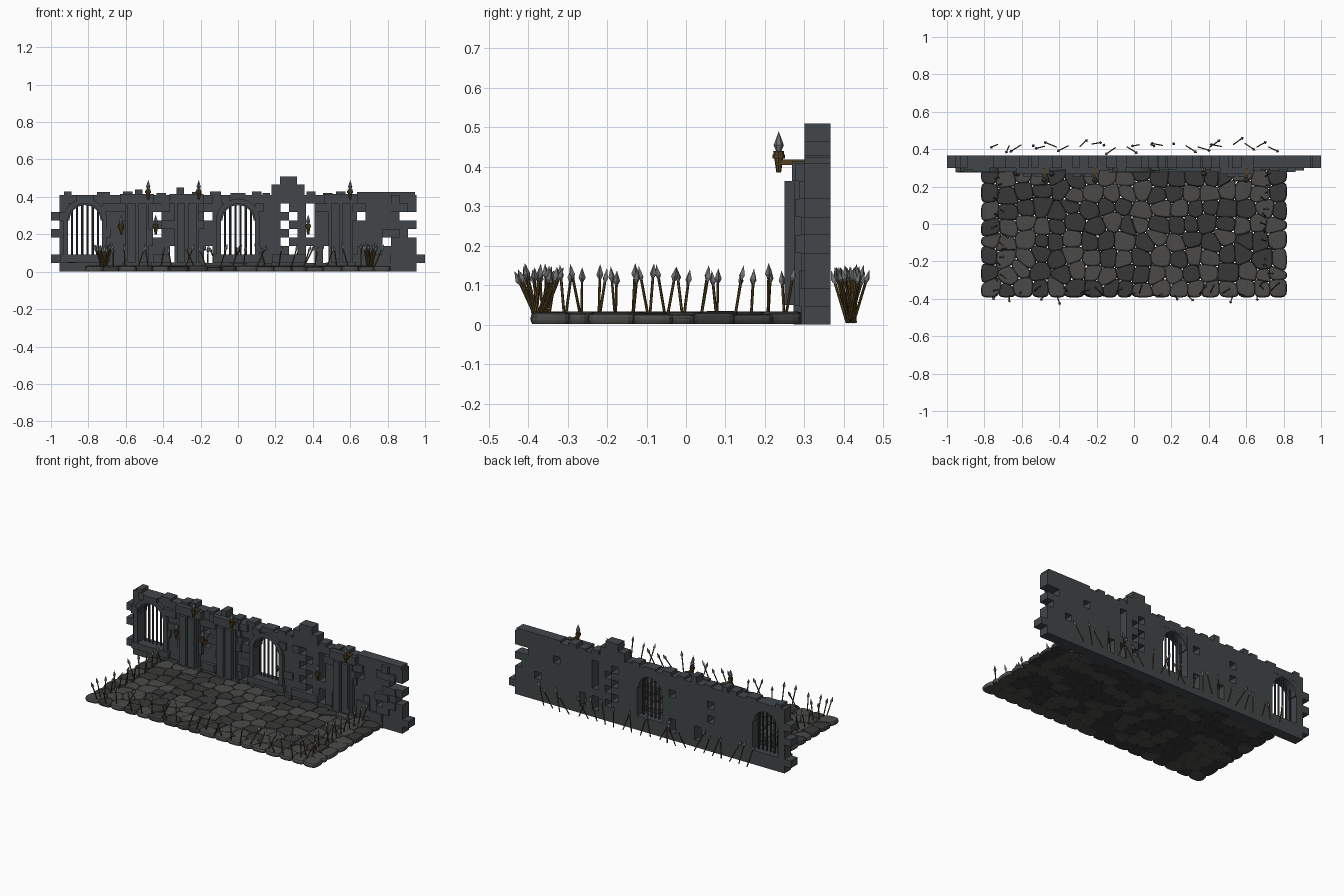
import bpy, bmesh, math, random
from mathutils import Vector, Matrix

if "Cube" in bpy.data.objects:
    bpy.data.objects.remove(bpy.data.objects["Cube"])

random.seed(7)


def mat(name, c):
    m = bpy.data.materials.new(name)
    m.diffuse_color = (*c, 1)
    m.use_nodes = True
    m.node_tree.nodes["Principled BSDF"].inputs["Base Color"].default_value = m.diffuse_color
    return m


STONE = mat("wall_stone", (0.055, 0.062, 0.066))
COBBLE = [mat("cobble_light", (0.07, 0.068, 0.066)), mat("cobble_dark", (0.04, 0.039, 0.038))]
WOOD = mat("wood", (0.09, 0.055, 0.015))
STEEL = mat("steel", (0.16, 0.165, 0.17))
IRON = mat("iron", (0.04, 0.045, 0.048))


def finish(name, bm, *mats):
    bmesh.ops.recalc_face_normals(bm, faces=bm.faces)
    me = bpy.data.meshes.new(name)
    bm.to_mesh(me)
    bm.free()
    ob = bpy.data.objects.new(name, me)
    bpy.context.collection.objects.link(ob)
    for m in mats:
        me.materials.append(m)
    return ob


def box(bm, x0, x1, y0, y1, z0, z1):
    m = Matrix.Translation(((x0 + x1) / 2, (y0 + y1) / 2, (z0 + z1) / 2))
    bmesh.ops.create_cube(bm, size=1, matrix=m @ Matrix.Diagonal((x1 - x0, y1 - y0, z1 - z0, 1)))


def cone(bm, a, b, r1, r2, n=6, mi=0):
    a, b = Vector(a), Vector(b)
    m = Matrix.Translation((a + b) / 2) @ (b - a).to_track_quat('Z', 'Y').to_matrix().to_4x4()
    res = bmesh.ops.create_cone(bm, cap_ends=True, segments=n, radius1=r1, radius2=r2,
                                depth=(b - a).length, matrix=m)
    for f in {f for v in res['verts'] for f in v.link_faces}:
        f.material_index = mi


# Main wall: grid of blocks with missing cells and toothed ends
S, F, B = 2 / 44, 0.30, 0.366
solid = {(i, j) for i in range(1, 43) for j in range(9)}
solid |= {(0, 1), (0, 4), (0, 6), (43, 1)}
solid -= {(42, 4), (42, 6), (12, 6), (12, 4), (14, 1), (14, 2), (18, 1), (18, 2), (18, 6),
          (27, 7), (28, 6), (27, 5), (28, 4), (27, 3), (28, 2), (30, 1), (30, 2),
          (32, 1), (32, 2), (36, 6), (39, 3), (41, 6)}
solid -= {(30, j) for j in range(4, 8)}
gates = (2, 20)
gate_cells = {(g + i, j) for g in gates for i in range(4) for j in range(2, 8)}
solid -= gate_cells
bm = bmesh.new()
for i, j in solid:
    x0, x1, z0, z1 = i * S - 1, (i + 1) * S - 1, j * S, (j + 1) * S
    edge = {(0, -1): ((x0, z0), (x1, z0)), (1, 0): ((x1, z0), (x1, z1)),
            (0, 1): ((x1, z1), (x0, z1)), (-1, 0): ((x0, z1), (x0, z0))}
    for y in (F, B):
        bm.faces.new([bm.verts.new((x, y, z)) for x, z in ((x0, z0), (x1, z0), (x1, z1), (x0, z1))])
    for (di, dj), (p, q) in edge.items():
        if (i + di, j + dj) not in solid:
            bm.faces.new([bm.verts.new(c) for c in ((p[0], F, p[1]), (q[0], F, q[1]),
                                                    (q[0], B, q[1]), (p[0], B, p[1]))])
bmesh.ops.remove_doubles(bm, verts=bm.verts, dist=1e-4)
finish("main_wall", bm, STONE)

# Broken battlements and raised centre block
bm = bmesh.new()
for x, w, h in ((-0.91, .04, .43), (-0.72, .07, .425), (-0.59, .05, .43), (-0.53, .04, .44),
                (-0.41, .05, .42), (-0.31, .04, .45), (-0.22, .05, .425), (-0.12, .06, .43),
                (0.0, .08, .42), (0.10, .05, .43), (0.15, .04, .42), (0.39, .05, .43),
                (0.48, .05, .42), (0.55, .05, .43), (0.79, .31, .425)):
    box(bm, x - w / 2, x + w / 2, F, B, S * 9, h)
box(bm, 0.18, 0.355, F, B, S * 9, 0.465)
box(bm, 0.225, 0.315, F, B, 0.465, 0.51)
finish("battlements", bm, STONE)

# Raised bricks scattered over the front face
bm = bmesh.new()
for j in range(9):
    i = 1 + j % 2
    while i < 41:
        n = random.choice((1, 2, 2))
        cells = [(i + k, j) for k in range(n)]
        if random.random() < 0.42 and all(c in solid for c in cells):
            box(bm, i * S - 1, (i + n) * S - 1, F - random.choice((.008, .014, .022)), F + .01,
                j * S, (j + 1) * S)
        i += n
finish("raised_bricks", bm, STONE)

# Pilasters with caps
bm = bmesh.new()
for x in (-0.54, -0.275, 0.55):
    box(bm, x - .09, x + .09, .268, F, .364, .415)
    box(bm, x - .065, x + .065, .275, F, .03, .364)
    box(bm, x - .052, x - .008, .25, .28, .05, .364)
    box(bm, x + .008, x + .052, .25, .28, .05, .364)
    box(bm, x - .08, x + .08, .272, F, .0, .05)
finish("pilasters", bm, STONE)

# Arched gates: corner infill, arch trim, sill and bars
N = 16
R = 2 * S
bm, bars = bmesh.new(), bmesh.new()


def arch_strip(inner, outer, y0, y1):
    rings = [[bm.verts.new((p[0], y, p[1])) for p in ps]
             for ps, y in ((inner, y0), (outer, y0), (outer, y1), (inner, y1))]
    for k in range(len(inner) - 1):
        for a in range(4):
            b = (a + 1) % 4
            bm.faces.new((rings[a][k], rings[a][k + 1], rings[b][k + 1], rings[b][k]))
    for k in (0, -1):
        bm.faces.new([r[k] for r in rings])


for g in gates:
    cx, cz = (g + 2) * S - 1, 6 * S
    ang = [math.pi * k / N for k in range(N + 1)]
    r1 = R - .008
    arc = [(cx + r1 * math.cos(a), cz + r1 * math.sin(a)) for a in ang]
    sq = []
    for a in ang:
        c, s = math.cos(a), math.sin(a)
        t = R / max(abs(c), abs(s))
        sq.append((cx + t * c, cz + t * s))
    arch_strip(arc, sq, F + .001, B - .001)
    legs = [(cx + R, 2 * S)] + [(cx + R * math.cos(a), cz + R * math.sin(a)) for a in ang] + [(cx - R, 2 * S)]
    R2 = R + .027
    out = [(cx + R2, 2 * S)] + [(cx + R2 * math.cos(a), cz + R2 * math.sin(a)) for a in ang] + [(cx - R2, 2 * S)]
    arch_strip(legs, out, .28, F + .005)
    box(bm, cx - .13, cx + .13, .275, F, .05, 2 * S)
    for k in range(6):
        dx = (k - 2.5) * .028
        cone(bars, (cx + dx, .33, 2 * S - .005), (cx + dx, .33, cz + math.sqrt(R * R - dx * dx)),
             .006, .006, 8)
finish("gate_arches", bm, STONE)
finish("gate_bars", bars, IRON)

# Torches on brackets
bm = bmesh.new()
for x, y, z in ((-.48, .235, .385), (-.21, .235, .385), (.6, .235, .385),
                (-.625, .268, .2), (-.44, .268, .2), (.375, .268, .2)):
    cone(bm, (x, y, z), (x, y, z + .055), .006, .014, 8)
    cone(bm, (x, y, z + .036), (x, y, z + .046), .016, .016, 8)
    cone(bm, (x, y, z + .055), (x, y, z + .07), .007, .013, 6, 1)
    cone(bm, (x, y, z + .07), (x, y, z + .105), .013, 0, 6, 1)
    box(bm, x - .007, x + .007, y, .30, z + .02, z + .034)
finish("torches", bm, WOOD, STEEL)

# Cobbled floor: rounded cells of a jittered grid
NX, NY, X0, Y0, W, D = 18, 8, -0.815, -0.39, 1.63, 0.685
pts = {(i, j): Vector((X0 + W * (i + .5 + random.uniform(-.27, .27)) / NX,
                       Y0 + D * (j + .5 + random.uniform(-.27, .27)) / NY))
       for i in range(NX) for j in range(NY)}


def clip(poly, mid, n):
    out = []
    for a, b in zip(poly, poly[1:] + poly[:1]):
        da, db = (a - mid).dot(n), (b - mid).dot(n)
        if da <= 0:
            out.append(a)
        if da * db < 0:
            out.append(a.lerp(b, da / (da - db)))
    return out


bm = bmesh.new()
for (i, j), p in pts.items():
    poly = [Vector(c) for c in ((X0, Y0), (X0 + W, Y0), (X0 + W, Y0 + D), (X0, Y0 + D))]
    for di in range(-2, 3):
        for dj in range(-2, 3):
            q = pts.get((i + di, j + dj))
            if q and (di or dj):
                poly = clip(poly, (p + q) / 2, q - p)
    for t in (.2, .25):
        poly = [v for a, b in zip(poly, poly[1:] + poly[:1]) for v in (a.lerp(b, t), b.lerp(a, t))]
    c = sum(poly, Vector((0, 0))) / len(poly)
    h, mi = random.uniform(.026, .034), random.randint(0, 1)
    rings = [[bm.verts.new((*(c + (v - c) * s), z)) for v in poly]
             for s, z in ((1.0, .002), (1.06, .01), (1.06, h - .01), (.98, h - .003), (.84, h))]
    faces = [bm.faces.new(rings[0][::-1]), bm.faces.new(rings[-1])]
    for lo, hi in zip(rings, rings[1:]):
        for k in range(len(poly)):
            m = (k + 1) % len(poly)
            faces.append(bm.faces.new((lo[k], lo[m], hi[m], hi[k])))
    for f in faces:
        f.material_index = mi
finish("cobbled_floor", bm, *COBBLE)


# Rows of tilted spears
def spear_row(name, a, b, n, lean, side):
    bm = bmesh.new()
    along = (Vector(b) - Vector(a)).normalized()
    across = Vector((-along.y, along.x, 0))
    for k in range(n):
        p = Vector(a).lerp(Vector(b), k / (n - 1)) + across * random.uniform(-.012, .012)
        d = along * random.uniform(-lean, lean) + across * random.uniform(-side, side)
        d.z = 1
        top = p + d * random.uniform(.095, .115)
        d.normalize()
        cone(bm, p, top, .0035, .0035, 6)
        cone(bm, top - d * .002, top + d * .01, .003, .009, 4, 1)
        cone(bm, top + d * .01, top + d * .037, .009, 0, 4, 1)
    finish(name, bm, WOOD, STEEL)


spear_row("front_spears", (-.73, -.375, .005), (.72, -.375, .005), 24, .5, .5)
spear_row("back_spears", (-.73, .42, .005), (.72, .42, .005), 24, .5, .32)
spear_row("left_spears", (-.72, -.35, .005), (-.72, .25, .005), 15, .2, .3)
spear_row("right_spears", (.70, -.35, .005), (.70, .25, .005), 15, .2, .3)
